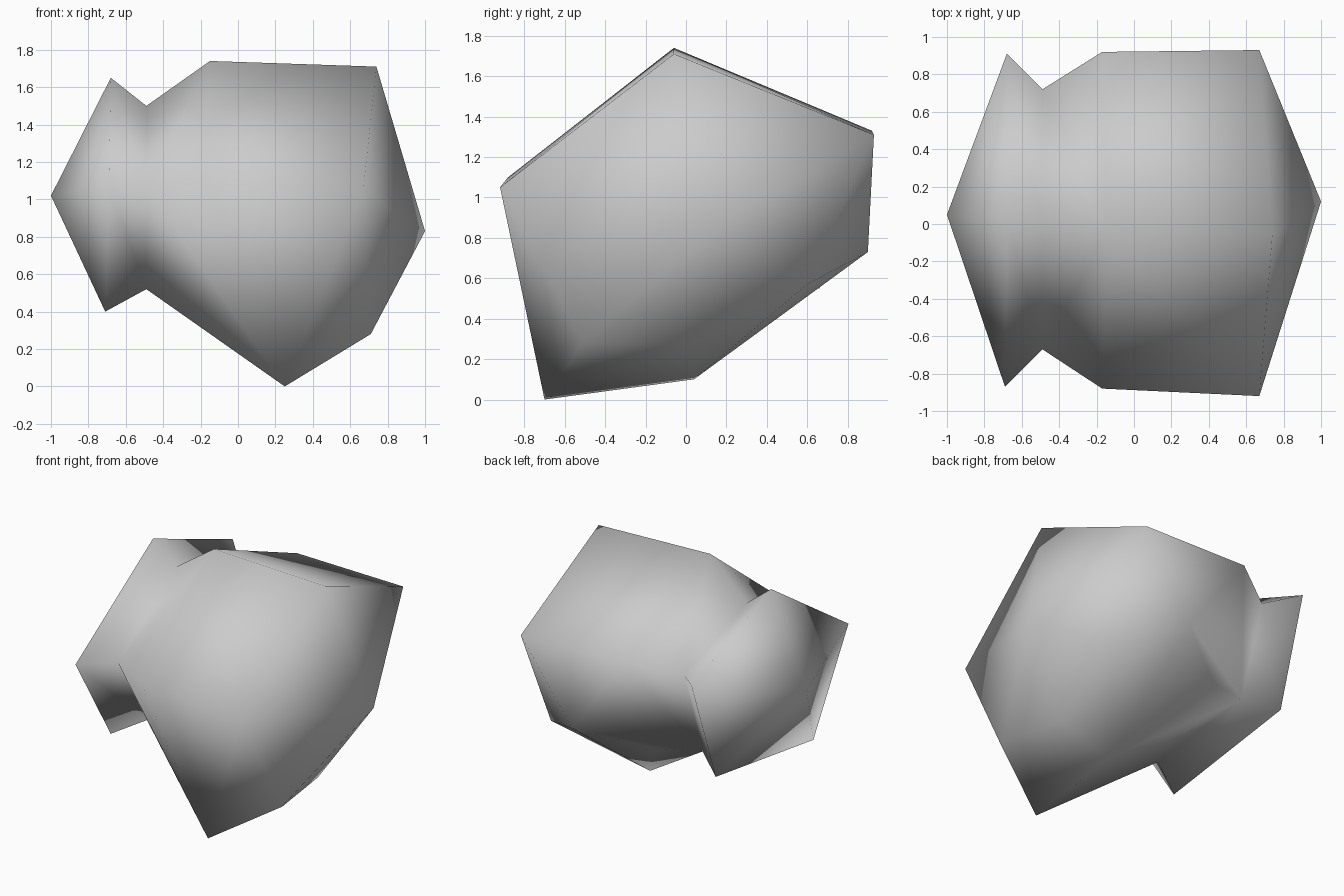
import bpy
import bmesh

# Remove the default cube only
default_cube = bpy.data.objects.get("Cube")
if default_cube:
    bpy.data.objects.remove(default_cube, do_unlink=True)


def make_material(name, colour):
    material = bpy.data.materials.new(name)
    material.use_nodes = True
    material.diffuse_color = colour
    shader = material.node_tree.nodes.get("Principled BSDF")
    shader.inputs["Base Color"].default_value = colour
    return material


def add_ring(bm, section):
    return [bm.verts.new(point) for point in section]


def bridge(bm, first, second):
    """Join two rings that have the same number of corners."""
    count = len(first)
    for i in range(count):
        j = (i + 1) % count
        bm.faces.new((first[i], first[j], second[j], second[i]))


def fan(bm, ring, tip):
    """Close a ring with triangles meeting at one tip."""
    for i in range(len(ring)):
        bm.faces.new((ring[i], ring[(i + 1) % len(ring)], tip))


# Five-sided sections across the x axis, running front, top, back, underside
head_section = [(-.69, -.87, 1.07), (-.68, 0, 1.65), (-.68, .91, 1.3),
                (-.7, .66, .55), (-.71, -.44, .4)]
neck_section = [(-.49, y, z) for y, z in
                [(-.67, 1.06), (0, 1.5), (.72, 1.25), (.51, .62), (-.34, .52)]]
shoulder_section = [(-.17, -.88, 1.1), (-.15, -.06, 1.74), (-.17, .92, 1.33),
                    (-.17, .6, .59), (-.2, -.47, .32)]
end_section = [(.67, -.92, 1.05), (.74, -.06, 1.71), (.67, .93, 1.31),
               (.66, .6, .57), (.71, -.51, .28)]
# Bulging corners below the body, and the points at both ends
underside = [(.25, -.7, 0), (.26, .04, .1), (.28, .9, .73), (.63, .01, .27)]
body_tip = (1, .12, .83)
head_tip = (-1, .05, 1.02)

bm = bmesh.new()

# Body: a convex skin from the neck to the far tip
neck = add_ring(bm, neck_section)
body = neck + add_ring(bm, shoulder_section + end_section + underside + [body_tip])
bmesh.ops.convex_hull(bm, input=body)

# Open the neck end of the body
neck_set = set(neck)
cap = [face for face in bm.faces if neck_set.issuperset(face.verts)]
bmesh.ops.delete(bm, geom=cap, context="FACES_KEEP_BOUNDARY")

# Head: flares from the neck and closes to a tip
head = add_ring(bm, head_section)
bridge(bm, neck, head)
fan(bm, head, bm.verts.new(head_tip))

# Tidy loose corners and turn every face outward
loose = [vert for vert in bm.verts if not vert.link_faces]
bmesh.ops.delete(bm, geom=loose, context="VERTS")
bmesh.ops.recalc_face_normals(bm, faces=bm.faces[:])
for face in bm.faces:
    face.smooth = True

mesh = bpy.data.meshes.new("faceted_body")
bm.to_mesh(mesh)
bm.free()
mesh.materials.append(make_material("light_grey", (.6, .6, .6, 1)))
bpy.context.collection.objects.link(bpy.data.objects.new("faceted_body", mesh))
